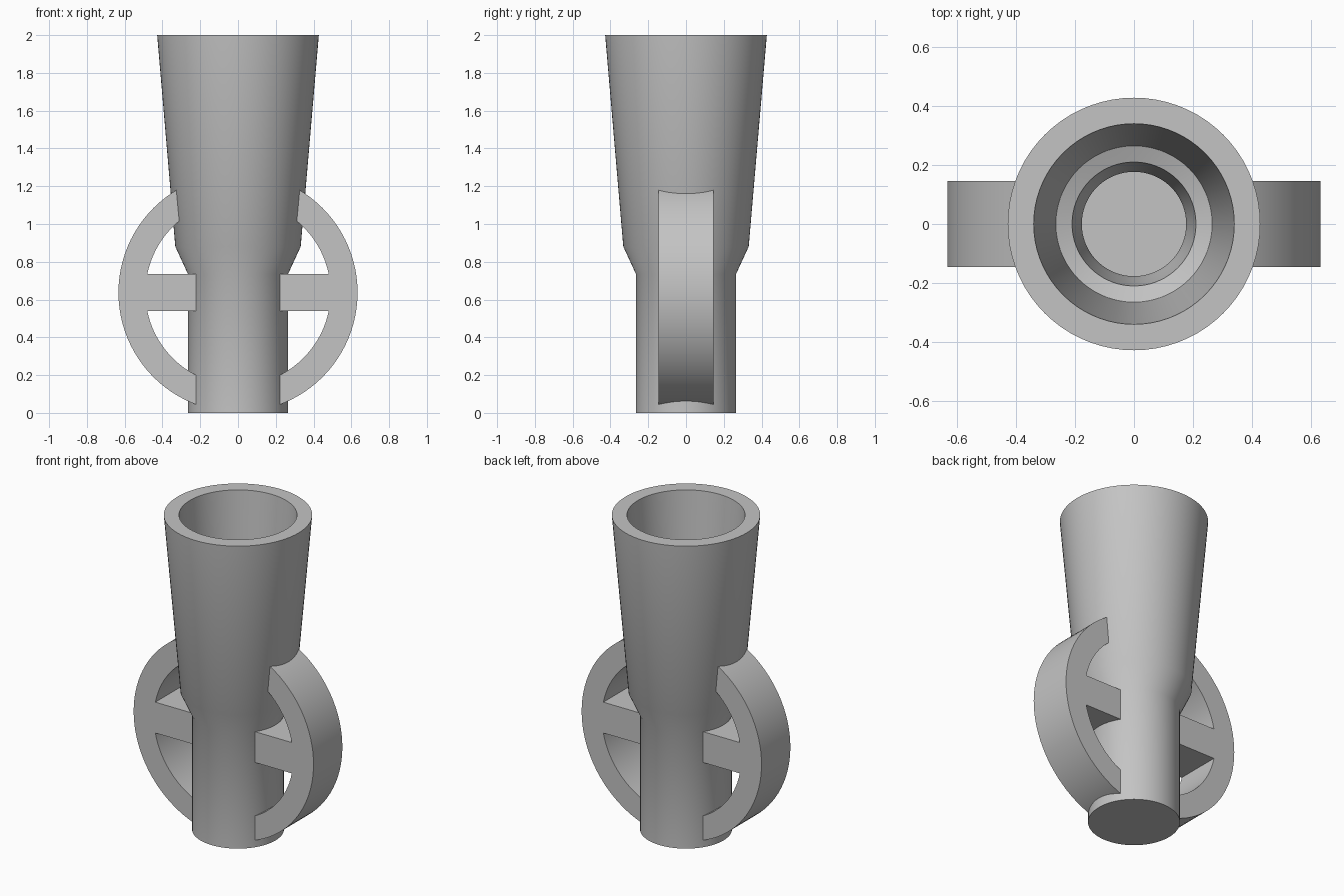
import bpy, bmesh, math

if "Cube" in bpy.data.objects:
    bpy.data.objects.remove(bpy.data.objects["Cube"])

grey = bpy.data.materials.new("light_grey")
grey.use_nodes = True
COLOUR = (0.55, 0.55, 0.55, 1)
grey.diffuse_color = COLOUR
grey.node_tree.nodes["Principled BSDF"].inputs["Base Color"].default_value = COLOUR

WHEEL_Z, OUTER_R, INNER_R = 0.637, 0.633, 0.49
SPOKE_HALF, HALF_WIDTH = 0.098, 0.145
SEGMENTS = 72


def finish(name, bm):
    bmesh.ops.recalc_face_normals(bm, faces=bm.faces)
    mesh = bpy.data.meshes.new(name)
    bm.to_mesh(mesh)
    bm.free()
    mesh.materials.append(grey)
    obj = bpy.data.objects.new(name, mesh)
    bpy.context.collection.objects.link(obj)
    return obj


def activate(obj):
    bpy.ops.object.select_all(action="DESELECT")
    obj.select_set(True)
    bpy.context.view_layer.objects.active = obj


def lathe(name, profile):
    """Closed solid of revolution; the first and last rings are capped."""
    bm = bmesh.new()
    rings = []
    for r, z in profile:
        angles = [math.tau * i / SEGMENTS for i in range(SEGMENTS)]
        rings.append([bm.verts.new((r * math.cos(a), r * math.sin(a), z)) for a in angles])
    for low, high in zip(rings, rings[1:]):
        for i in range(SEGMENTS):
            j = (i + 1) % SEGMENTS
            bm.faces.new((low[i], low[j], high[j], high[i]))
    bm.faces.new(rings[0])
    bm.faces.new(rings[-1])
    return finish(name, bm)


def arc(radius, start, end, steps):
    angles = [start + (end - start) * i / steps for i in range(steps + 1)]
    return [(radius * math.cos(a), WHEEL_Z + radius * math.sin(a)) for a in angles]


def half_wheel(name, side):
    """Half rim with one spoke, extruded through its width."""
    quarter = math.pi / 2
    spoke_angle = math.asin(SPOKE_HALF / INNER_R)
    outline = arc(OUTER_R, -quarter, quarter, 48)
    outline += arc(INNER_R, quarter, spoke_angle, 20)
    outline += [(0, WHEEL_Z + SPOKE_HALF), (0, WHEEL_Z - SPOKE_HALF)]
    outline += arc(INNER_R, -spoke_angle, -quarter, 20)
    bm = bmesh.new()
    face = bm.faces.new([bm.verts.new((side * x, -HALF_WIDTH, z)) for x, z in outline])
    extruded = bmesh.ops.extrude_face_region(bm, geom=[face])["geom"]
    moved = [v for v in extruded if isinstance(v, bmesh.types.BMVert)]
    bmesh.ops.translate(bm, verts=moved, vec=(0, 2 * HALF_WIDTH, 0))
    return finish(name, bm)


# Flared hollow tube: outside wall, rim, then stepped bore down to its floor
outside = [(0.265, 0), (0.265, 0.735), (0.332, 0.88), (0.428, 2)]
bore = [(0.34, 2), (0.265, 1.0), (0.252, 0.995), (0.21, 0.98),
        (0.185, 0.78), (0.177, 0.735), (0.177, 0.09)]
tube = lathe("flared_tube", outside + bore)

# Cutter a little smaller than the tube, so the wheel ends seat in its wall
core = lathe("wheel_cutter", [(r - 0.012, z) for r, z in [(0.265, -0.1)] + outside[1:]])
core.hide_render = True

# Spoked half wheels on both sides
wheels = []
for name, side in (("left_half_wheel", 1), ("right_half_wheel", -1)):
    wheel = half_wheel(name, side)
    cut = wheel.modifiers.new("seat", "BOOLEAN")
    cut.operation, cut.solver, cut.object = "DIFFERENCE", "EXACT", core
    activate(wheel)
    bpy.ops.object.modifier_apply(modifier=cut.name)
    wheels.append(wheel)
bpy.data.objects.remove(core)

for obj in [tube] + wheels:
    activate(obj)
    bpy.ops.object.shade_smooth_by_angle(angle=math.radians(30))
